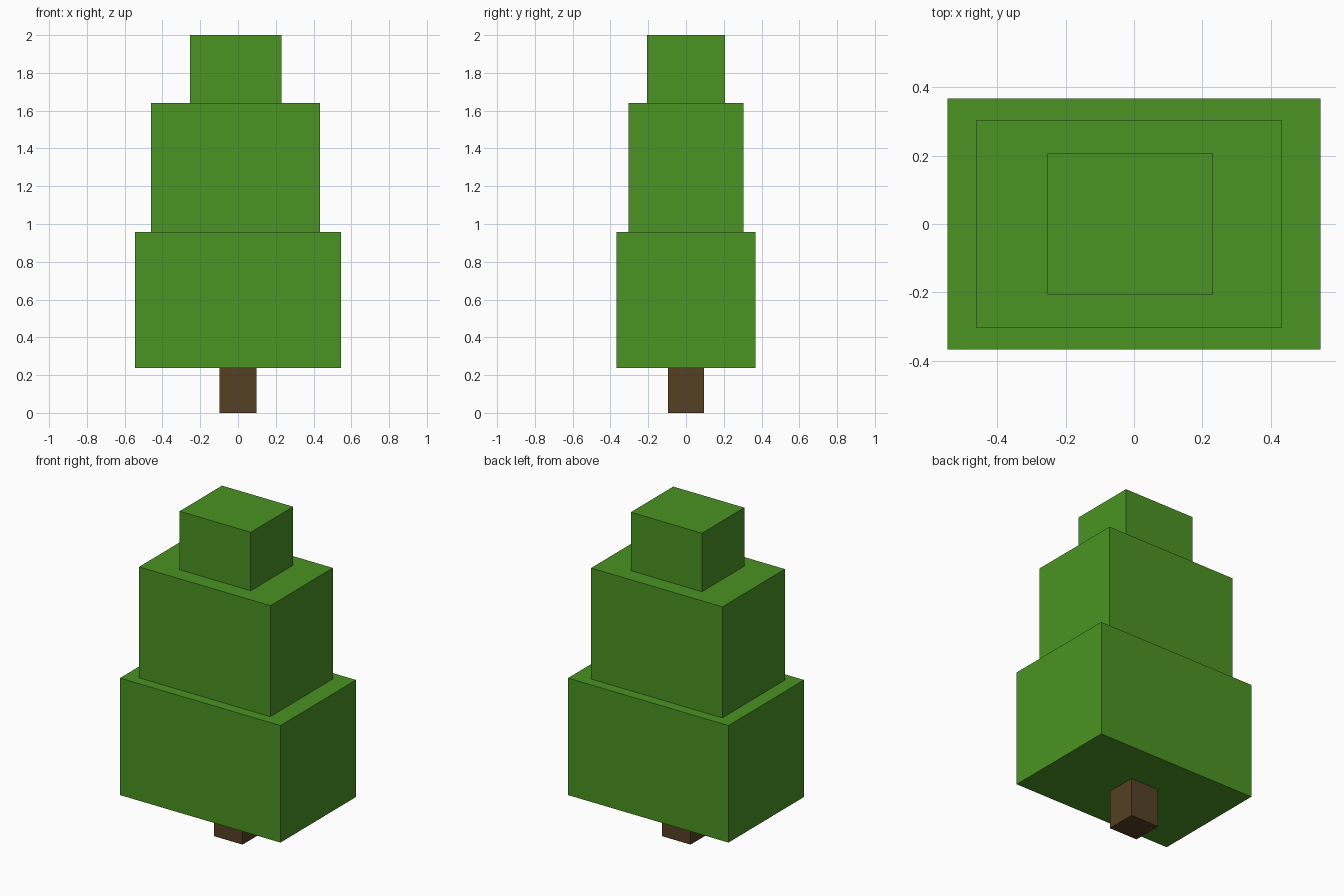
import bpy
from mathutils import Matrix, Vector

default_cube = bpy.data.objects.get("Cube")
if default_cube:
    bpy.data.objects.remove(default_cube, do_unlink=True)


def make_material(name, color):
    mat = bpy.data.materials.new(name)
    mat.use_nodes = True
    mat.diffuse_color = color
    mat.node_tree.nodes["Principled BSDF"].inputs["Base Color"].default_value = color
    return mat


def add_block(name, x, y, z, mat):
    """Box spanning the given (low, high) range on each axis."""
    spans = (x, y, z)
    center = Vector([(low + high) / 2 for low, high in spans])
    size = Vector([high - low for low, high in spans])
    bpy.ops.mesh.primitive_cube_add(size=1, location=center)
    block = bpy.context.object
    block.name = block.data.name = name
    block.data.transform(Matrix.Diagonal(size.to_4d()))
    block.data.materials.append(mat)
    return block


leaf_green = make_material("leaf green", (0.069, 0.292, 0.016, 1))
bark_brown = make_material("bark brown", (0.089, 0.052, 0.017, 1))

# Trunk
add_block("trunk", (-0.097, 0.097), (-0.094, 0.094), (0, 0.237), bark_brown)

# Stacked foliage tiers, slightly off centre towards the top
add_block("lower_foliage", (-0.546, 0.546), (-0.367, 0.367), (0.237, 0.957), leaf_green)
add_block("middle_foliage", (-0.46, 0.433), (-0.304, 0.304), (0.957, 1.64), leaf_green)
add_block("top_foliage", (-0.253, 0.231), (-0.206, 0.206), (1.64, 2), leaf_green)
